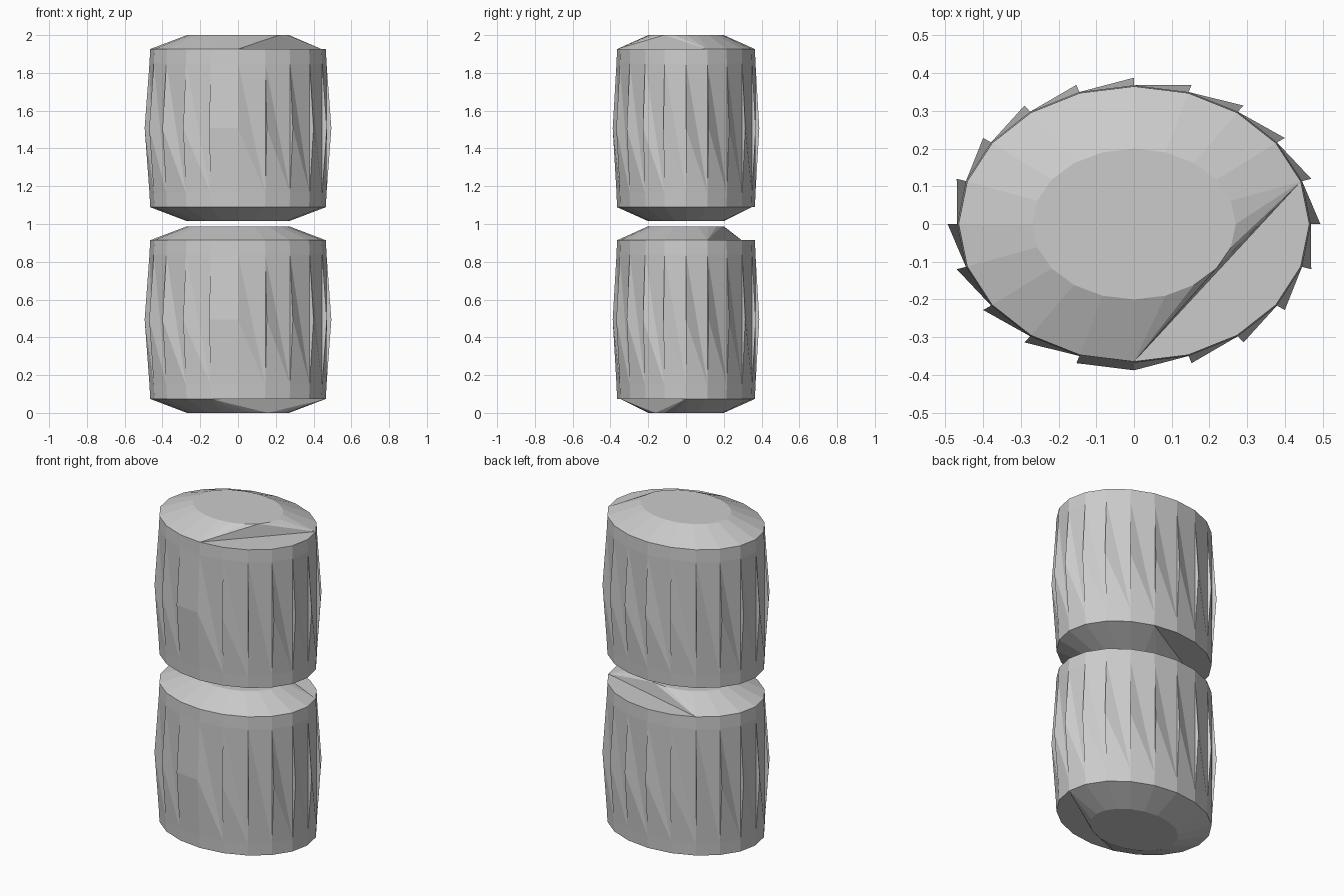
import bpy, bmesh, math

if "Cube" in bpy.data.objects:
    bpy.data.objects.remove(bpy.data.objects["Cube"])

N = 20                       # sides of each barrel
A, B = 0.465, 0.365          # rim half-axes
BULGE = 1.063                # swelling of the staves at mid height
SMOOTH_STAVE = 14            # the one stave without a sunken edge


def pt(i, z, s=1.0):
    a = math.tau * i / N
    return (A * s * math.cos(a), B * s * math.sin(a), z)


def barrel(name, z0, z1, notch_bottom, notch_top):
    bm = bmesh.new()
    h = 0.074
    lo, hi, mid = z0 + h, z1 - h, (z0 + z1) / 2
    z_lo, z_hi = lo + 0.075, hi - 0.075
    s_band = 1.008

    def ring(z, s):
        return [bm.verts.new(pt(i, z, s)) for i in range(N)]

    def inner_ring(z):
        return [bm.verts.new((0.27 * math.cos(math.tau * i / N),
                              0.20 * math.sin(math.tau * i / N), z)) for i in range(N)]

    r_lo, b_lo = ring(lo, 1), ring(z_lo, s_band)
    mids = ring(mid, BULGE)
    b_hi, r_hi = ring(z_hi, s_band), ring(hi, 1)

    def face(*vs):
        bm.faces.new(vs)

    # staves: raised left edge, sunken right edge, step to the next stave
    for i in range(N):
        j = (i + 1) % N
        face(r_lo[i], r_lo[j], b_lo[j], b_lo[i])
        face(b_hi[i], b_hi[j], r_hi[j], r_hi[i])
        if i == SMOOTH_STAVE:
            face(b_lo[i], b_lo[j], mids[j], mids[i])
            face(mids[i], mids[j], b_hi[j], b_hi[i])
        else:
            face(b_lo[i], b_lo[j], mids[i])
            face(mids[i], b_lo[j], b_hi[i])
            face(b_hi[i], b_lo[j], b_hi[j])
            face(b_lo[j], mids[j], b_hi[j])

    # sloped ends, each with one chord-shaped notch spanning six sides
    def end(rim, z, n, up):
        inner = inner_ring(z)

        def f(*vs):
            bm.faces.new(vs if up else vs[::-1])
        f(*inner)
        for k in range(6, N):
            i, j = (n + k) % N, (n + k + 1) % N
            f(rim[i], rim[j], inner[j], inner[i])
        p, q = rim[n], rim[(n + 6) % N]
        ins = [inner[(n + k) % N] for k in range(7)]
        for k in range(6):
            f(p if k < 3 else q, ins[k + 1], ins[k])
        f(p, q, ins[3])
        f(*[rim[(n + k) % N] for k in range(7)])

    end(r_lo, z0, notch_bottom, False)
    end(r_hi, z1, notch_top, True)

    me = bpy.data.meshes.new(name)
    bm.to_mesh(me)
    bm.free()
    ob = bpy.data.objects.new(name, me)
    bpy.context.collection.objects.link(ob)


barrel("lower_barrel", 0.0, 0.988, 14, 1)
barrel("upper_barrel", 1.015, 2.0, 4, 15)
